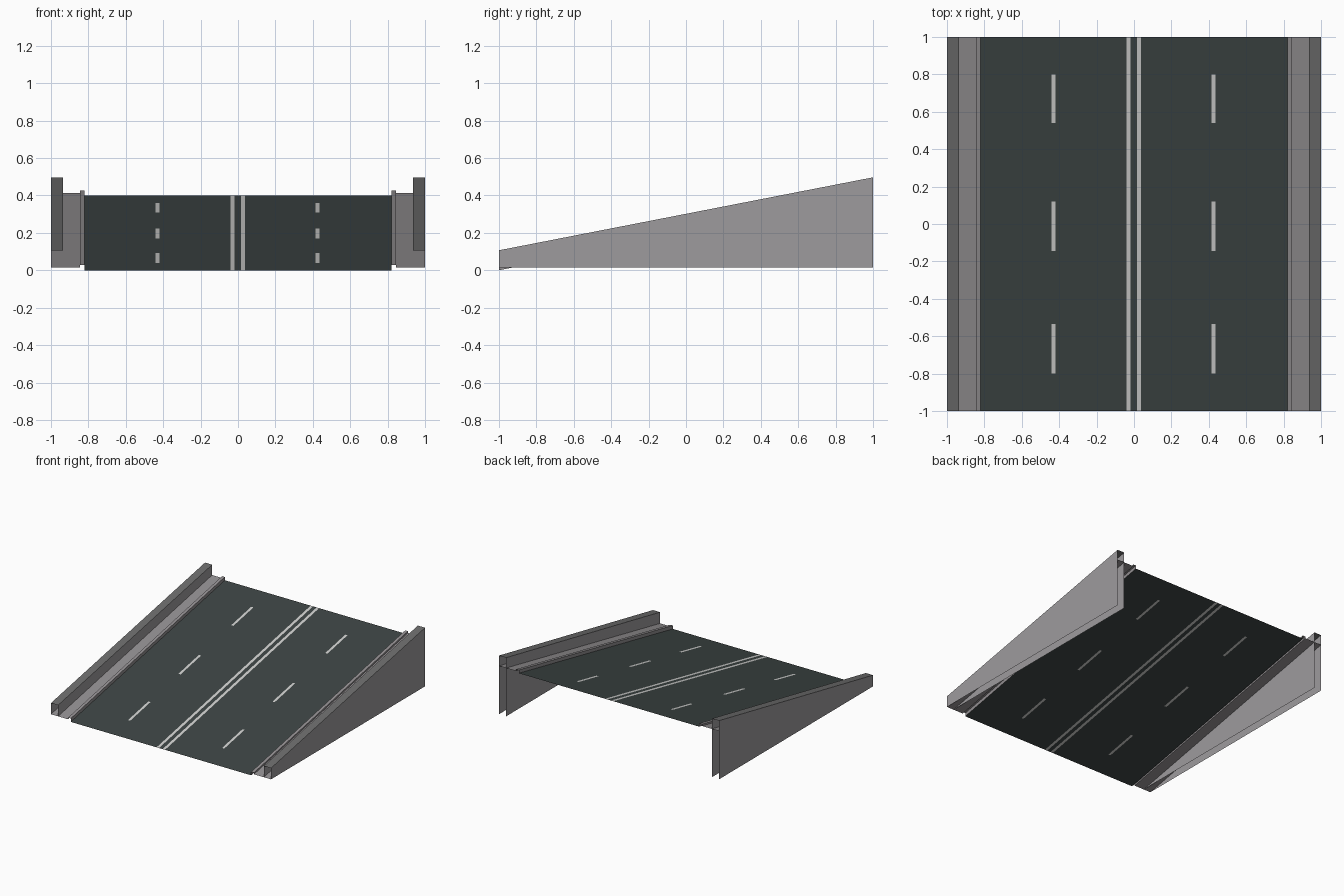
import bpy, bmesh

if "Cube" in bpy.data.objects:
    bpy.data.objects.remove(bpy.data.objects["Cube"])


def material(name, rgb):
    m = bpy.data.materials.new(name)
    m.diffuse_color = (*rgb, 1)
    m.use_nodes = True
    m.node_tree.nodes["Principled BSDF"].inputs["Base Color"].default_value = m.diffuse_color
    return m


asphalt = material("asphalt", (0.046, 0.058, 0.057))
paint = material("lane paint", (0.62, 0.62, 0.61))
pavement = material("pavement concrete", (0.29, 0.275, 0.285))
wall_grey = material("wall concrete", (0.34, 0.33, 0.34))
cap_grey = material("wall cap concrete", (0.15, 0.15, 0.15))


def finish(name, bm, mats, mirror=False, smooth=False):
    mesh = bpy.data.meshes.new(name)
    bm.to_mesh(mesh)
    bm.free()
    ob = bpy.data.objects.new(name, mesh)
    bpy.context.collection.objects.link(ob)
    for m in mats:
        mesh.materials.append(m)
    if mirror:
        ob.modifiers.new("mirror", 'MIRROR')
    if smooth:
        mesh.shade_smooth()
        bpy.context.view_layer.objects.active = ob
        ob.select_set(True)
        bpy.ops.object.shade_smooth_by_angle(angle=0.6)
        ob.select_set(False)
    return ob


def sweep(name, profile, mats, slots=None, smooth=False):
    """Open strip from front to back; profile holds (x, front z, back z)."""
    bm = bmesh.new()
    front = [bm.verts.new((x, -1, a)) for x, a, b in profile]
    back = [bm.verts.new((x, 1, b)) for x, a, b in profile]
    for i in range(len(profile) - 1):
        # weld the zero-height front corners into triangles
        f = bm.faces.new((front[i], back[i], back[i + 1], front[i + 1]))
        f.material_index = slots[i] if slots else 0
    bmesh.ops.remove_doubles(bm, verts=bm.verts, dist=0.0005)
    finish(name, bm, mats, mirror=True, smooth=smooth)


# Sloping road, cut along the edges of the painted lines
xs = [-0.82, -0.44, -0.42, -0.04, -0.018, 0.015, 0.037, 0.415, 0.435, 0.82]
ys = [-1, -0.80, -0.535, -0.145, 0.12, 0.54, 0.80, 1]
bm = bmesh.new()
grid = [[bm.verts.new((x, y, 0.2 * (y + 1))) for x in xs] for y in ys]
for j in range(len(ys) - 1):
    for i in range(len(xs) - 1):
        f = bm.faces.new((grid[j][i], grid[j][i + 1], grid[j + 1][i + 1], grid[j + 1][i]))
        centre_line = i in (3, 5)
        dash = i in (1, 7) and j in (1, 3, 5)
        f.material_index = 1 if centre_line or dash else 0
finish("road", bm, [asphalt, paint])

# Raised kerb beside the road
sweep("kerb", [(0.82, 0, 0.40), (0.82, 0.028, 0.427),
               (0.845, 0.028, 0.427), (0.845, 0.015, 0.412)], [pavement])

# Walkway, running on underneath the wall
sweep("walkway", [(0.845, 0.015, 0.412), (0.935, 0.015, 0.412),
                  (1.0, 0.015, 0.412)], [pavement])

# Hollow side wall: inner face, cap and full-height outer face
sweep("side_wall", [(0.935, 0.015, 0.412), (0.935, 0.107, 0.497),
                    (1.0, 0.107, 0.497), (1.0, 0.015, 0.015)],
      [wall_grey, cap_grey], [0, 1, 0], smooth=True)

# Inner skirt hanging below the walkway
sweep("inner_skirt", [(0.935, 0.015, 0.412), (0.935, 0.015, 0.015)], [wall_grey])
